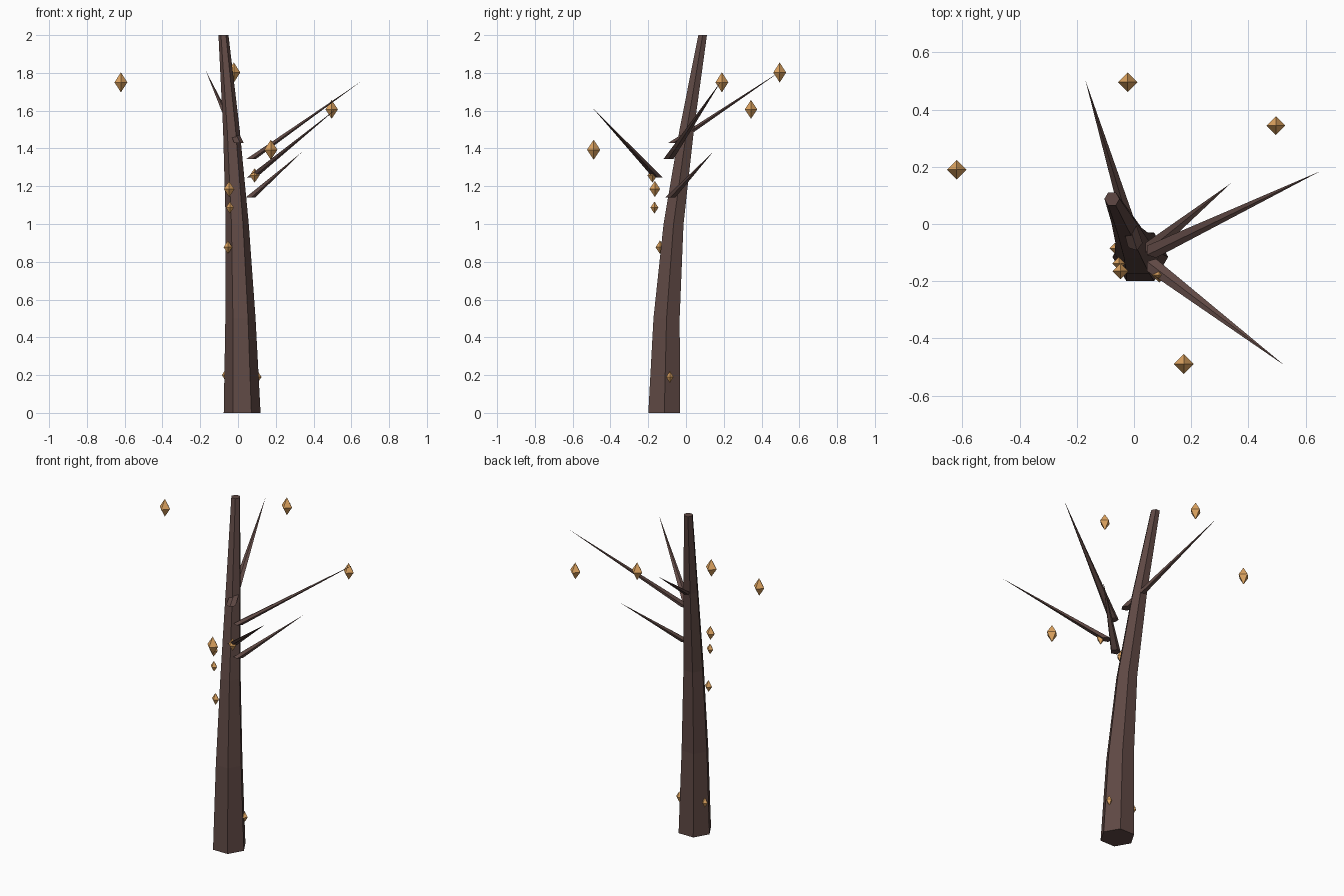
import bpy, bmesh, math
from mathutils import Vector

if "Cube" in bpy.data.objects:
    bpy.data.objects.remove(bpy.data.objects["Cube"])


def material(name, rgb):
    m = bpy.data.materials.new(name)
    m.diffuse_color = (*rgb, 1)
    m.use_nodes = True
    m.node_tree.nodes["Principled BSDF"].inputs["Base Color"].default_value = m.diffuse_color
    return m


BARK = material("bark", (0.115, 0.066, 0.058))
AMBER = material("amber", (0.75, 0.38, 0.12))


def finish(name, bm, mat):
    bmesh.ops.recalc_face_normals(bm, faces=bm.faces)
    me = bpy.data.meshes.new(name)
    bm.to_mesh(me)
    bm.free()
    me.materials.append(mat)
    ob = bpy.data.objects.new(name, me)
    bpy.context.collection.objects.link(ob)
    return ob


def ring(bm, center, r, n):
    c = Vector(center)
    return [bm.verts.new(c + Vector((r * math.cos(math.tau * i / n),
                                     r * math.sin(math.tau * i / n), 0)))
            for i in range(n)]


# Trunk: bent, tapering six-sided column (x, y, z, radius)
bm = bmesh.new()
path = [(0.022, -0.115, 0, 0.0975), (0.013, -0.103, 0.5, 0.08),
        (-0.004, -0.066, 1.0, 0.061), (-0.035, 0.004, 1.5, 0.044),
        (-0.077, 0.088, 2.0, 0.0265)]
rings = [ring(bm, p[:3], p[3], 6) for p in path]
for a, b in zip(rings, rings[1:]):
    for i in range(6):
        j = (i + 1) % 6
        bm.faces.new((a[i], a[j], b[j], b[i]))
bm.faces.new(rings[0])
bm.faces.new(rings[-1])
finish("trunk", bm, BARK)

# Branches: spikes with a level base, leaning out to a point
branches = [((0.068, -0.092, 1.345), (0.652, 0.185, 1.755)),
            ((0.068, -0.148, 1.245), (0.527, -0.495, 1.615)),
            ((0.062, -0.083, 1.14), (0.338, 0.142, 1.38)),
            ((0.002, -0.066, 1.43), (-0.17, 0.503, 1.81))]
for k, (base, tip) in enumerate(branches, 1):
    bm = bmesh.new()
    b = ring(bm, base, 0.028, 5)
    t = bm.verts.new(tip)
    for i in range(5):
        bm.faces.new((b[i], b[(i + 1) % 5], t))
    bm.faces.new(b)
    finish(f"branch_{k}", bm, BARK)

# Crystals: tall octahedra (center, half width, half height)
crystals = [((-0.62, 0.19, 1.75), 0.034, 0.053),
            ((-0.022, 0.496, 1.802), 0.034, 0.053),
            ((0.496, 0.344, 1.607), 0.033, 0.05),
            ((0.174, -0.489, 1.393), 0.035, 0.053),
            ((0.088, -0.178, 1.257), 0.026, 0.038),
            ((-0.047, -0.165, 1.185), 0.028, 0.042),
            ((-0.043, -0.167, 1.087), 0.021, 0.032),
            ((-0.053, -0.138, 0.877), 0.023, 0.036),
            ((-0.066, -0.085, 0.2), 0.019, 0.031),
            ((0.105, -0.085, 0.19), 0.019, 0.031)]
for k, (c, w, h) in enumerate(crystals, 1):
    bm = bmesh.new()
    mid = ring(bm, c, w, 4)
    for s in (h, -h):
        v = bm.verts.new(Vector(c) + Vector((0, 0, s)))
        for i in range(4):
            bm.faces.new((mid[i], mid[(i + 1) % 4], v))
    finish(f"crystal_{k}", bm, AMBER)
